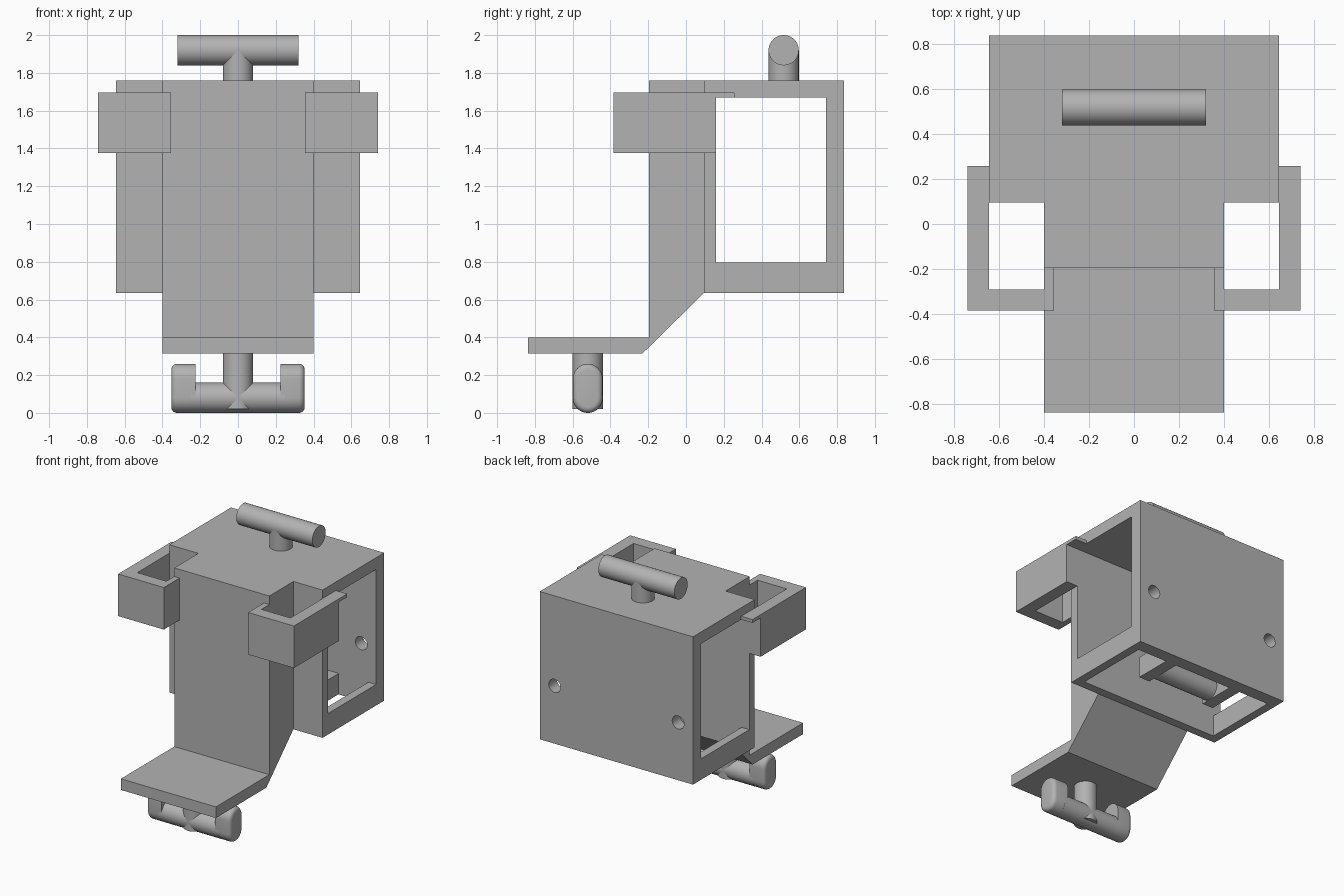
import bpy, bmesh, math
from mathutils import Vector, Matrix

cube = bpy.data.objects.get("Cube")
if cube:
    bpy.data.objects.remove(cube, do_unlink=True)

grey = bpy.data.materials.new("plain_grey")
grey.use_nodes = True
COLOUR = (0.45, 0.45, 0.45, 1)
grey.diffuse_color = COLOUR
grey.node_tree.nodes["Principled BSDF"].inputs["Base Color"].default_value = COLOUR


def finish(name, bm):
    bmesh.ops.recalc_face_normals(bm, faces=bm.faces)
    mesh = bpy.data.meshes.new(name)
    bm.to_mesh(mesh)
    bm.free()
    ob = bpy.data.objects.new(name, mesh)
    bpy.context.collection.objects.link(ob)
    mesh.materials.append(grey)
    return ob


def select(ob):
    bpy.ops.object.select_all(action='DESELECT')
    ob.select_set(True)
    bpy.context.view_layer.objects.active = ob


def smooth(ob):
    select(ob)
    bpy.ops.object.shade_smooth_by_angle(angle=math.radians(35))
    return ob


def prism(name, points, axis, lo, hi, round_end=0):
    """Extrude a closed outline along x or z; optionally round its far end."""
    def place(p, h):
        return (h, p[0], p[1]) if axis == 'x' else (p[0], p[1], h)
    bm = bmesh.new()
    face = bm.faces.new([bm.verts.new(place(p, lo)) for p in points])
    new = bmesh.ops.extrude_face_region(bm, geom=[face])["geom"]
    verts = [g for g in new if isinstance(g, bmesh.types.BMVert)]
    bmesh.ops.translate(bm, verts=verts,
                        vec=Vector(place((0, 0), hi - lo)))
    if round_end:
        rim = [e for e in bm.edges if all(v in verts for v in e.verts)]
        bmesh.ops.bevel(bm, geom=rim, offset=round_end, segments=5,
                        profile=0.5, affect='EDGES')
    return finish(name, bm)


def box(name, x, y, z):
    return prism(name, [(x[0], y[0]), (x[1], y[0]), (x[1], y[1]), (x[0], y[1])],
                 'z', z[0], z[1])


def rod(name, start, end, radius=0.08):
    a, b = Vector(start), Vector(end)
    bm = bmesh.new()
    turn = (b - a).to_track_quat('Z', 'Y').to_matrix().to_4x4()
    bmesh.ops.create_cone(bm, cap_ends=True, segments=48, radius1=radius,
                          radius2=radius, depth=(b - a).length,
                          matrix=Matrix.Translation((a + b) / 2) @ turn)
    return smooth(finish(name, bm))


def apply(ob, mod):
    select(ob)
    bpy.ops.object.modifier_apply(modifier=mod.name)


def cut(ob, cutter):
    mod = ob.modifiers.new("cut", 'BOOLEAN')
    mod.operation, mod.solver, mod.object = 'DIFFERENCE', 'EXACT', cutter
    apply(ob, mod)


def mirror(ob):
    mod = ob.modifiers.new("mirror", 'MIRROR')
    mod.use_mirror_merge = False
    apply(ob, mod)


# Hollow housing: open underneath, windows on both sides, two holes in the back
W = 0.645
housing = box("housing", (-W, W), (0.095, 0.837), (0.635, 1.76))
cavity = box("cavity_cutter", (-0.58, 0.58), (0.16, 0.74), (0.5, 1.67))
window = box("window_cutter", (-1, 1), (0.16, 0.74), (0.795, 1.67))
holes = [rod("hole_cutter", (x, 0.7, 1.075), (x, 0.9, 1.075), 0.05)
         for x in (-0.52, 0.52)]
for cutter in [cavity, window] + holes:
    cut(housing, cutter)
smooth(housing)

# Front column with its sloped underside and step plate
prism("column_and_step",
      [(0.095, 1.76), (-0.195, 1.76), (-0.195, 0.4), (-0.837, 0.4),
       (-0.837, 0.315), (-0.23, 0.315), (0.095, 0.635)], 'x', -0.4, 0.4)

# Side brackets hooked around the front corners, notched by the windows
brackets = prism("side_brackets",
                 [(0.355, -0.385), (0.74, -0.385), (0.74, 0.257), (W, 0.257),
                  (W, -0.29), (0.4, -0.29), (0.4, -0.195), (0.355, -0.195)],
                 'z', 1.375, 1.695)
mirror(brackets)
cut(brackets, window)
for cutter in [cavity, window] + holes:
    bpy.data.objects.remove(cutter, do_unlink=True)

# T handle on top
rod("handle_post", (0, 0.517, 1.74), (0, 0.517, 1.92))
rod("handle_bar", (-0.32, 0.517, 1.92), (0.32, 0.517, 1.92))

# Foot under the step: post, cross bar and two rounded upturned ends
FY = -0.52
rod("foot_post", (0, FY, 0.02), (0, FY, 0.33))
rod("foot_bar", (-0.25, FY, 0.08), (0.25, FY, 0.08))
outline = []
for centre, first in ((0.18, 0), (0.08, math.pi)):
    for i in range(17):
        a = first + math.pi * i / 16
        outline.append((FY + 0.079 * math.cos(a), centre + 0.08 * math.sin(a)))
ends = prism("foot_ends", outline, 'x', 0.225, 0.353, round_end=0.03)
mirror(ends)
smooth(ends)

# Catch inside the housing: two arms from the back wall holding a round bar
catch_arms = box("catch_arms", (0.24, 0.33), (0.45, 0.75), (0.637, 0.795))
mirror(catch_arms)
rod("catch_bar", (-0.25, 0.525, 0.716), (0.25, 0.525, 0.716), 0.078)
